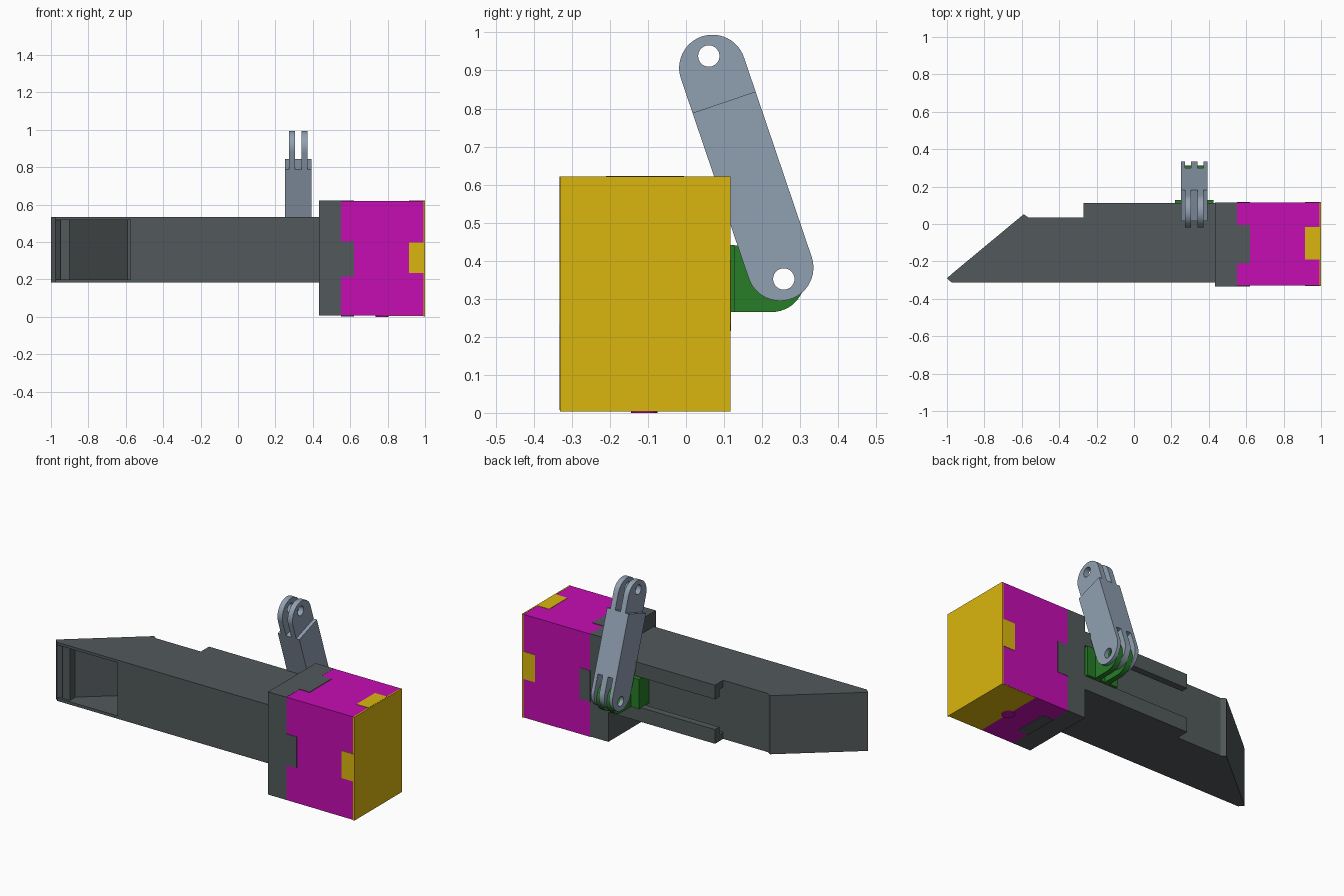
import bpy, bmesh, math
from mathutils import Vector

if "Cube" in bpy.data.objects:
    bpy.data.objects.remove(bpy.data.objects["Cube"])


def material(name, rgb):
    m = bpy.data.materials.new(name)
    m.diffuse_color = (*rgb, 1)
    m.use_nodes = True
    m.node_tree.nodes["Principled BSDF"].inputs["Base Color"].default_value = m.diffuse_color
    return m


GREY = material("dark_grey", (0.085, 0.1, 0.105))
PINK = material("magenta", (0.56, 0.004, 0.45))
GOLD = material("yellow", (0.7, 0.47, 0.004))
GREEN = material("green", (0.02, 0.2, 0.02))
BLUE = material("steel_blue", (0.28, 0.35, 0.44))


def prisms(name, parts, axis, mat):
    """One object from (profile, lo, hi) extrusions; z profiles are (x, y), x profiles are (y, z)."""
    bm = bmesh.new()
    for pts, lo, hi in parts:
        at = (lambda p, h: (h, p[0], p[1])) if axis == 'x' else (lambda p, h: (p[0], p[1], h))
        f = bm.faces.new([bm.verts.new(at(p, lo)) for p in pts])
        top = bmesh.ops.extrude_face_region(bm, geom=[f])['geom']
        shift = Vector((hi - lo, 0, 0)) if axis == 'x' else Vector((0, 0, hi - lo))
        bmesh.ops.translate(bm, vec=shift, verts=[v for v in top if isinstance(v, bmesh.types.BMVert)])
    bmesh.ops.recalc_face_normals(bm, faces=bm.faces)
    me = bpy.data.meshes.new(name)
    bm.to_mesh(me)
    bm.free()
    ob = bpy.data.objects.new(name, me)
    bpy.context.collection.objects.link(ob)
    if mat:
        me.materials.append(mat)
    return ob


def rect(a0, a1, b0, b1):
    return [(a0, b0), (a1, b0), (a1, b1), (a0, b1)]


def boxes(name, mat, *bounds):
    return prisms(name, [(rect(*b[:4]), b[4], b[5]) for b in bounds], 'z', mat)


def circle(cx, cy, r, n=40):
    return [(cx + r * math.cos(2 * math.pi * i / n), cy + r * math.sin(2 * math.pi * i / n)) for i in range(n)]


def cut(ob, cutter):
    m = ob.modifiers.new("cut", 'BOOLEAN')
    m.operation, m.solver, m.object = 'DIFFERENCE', 'EXACT', cutter
    bpy.ops.object.select_all(action='DESELECT')
    bpy.context.view_layer.objects.active = ob
    ob.select_set(True)
    bpy.ops.object.modifier_apply(modifier="cut")
    bpy.data.objects.remove(cutter)


def smooth(ob):
    bpy.ops.object.select_all(action='DESELECT')
    bpy.context.view_layer.objects.active = ob
    ob.select_set(True)
    bpy.ops.object.shade_smooth_by_angle(angle=math.radians(30))


# Hollow tube with slanted end and a window in the front
tube = prisms("tube", [([(-0.975, -0.313), (0.44, -0.313), (0.44, 0.035), (-0.565, 0.035),
                         (-0.59, 0.052), (-0.96, -0.255), (-1, -0.29)], 0.183, 0.533)], 'z', GREY)
cut(tube, prisms("tube_cavity", [([(-0.977, -0.33), (-0.575, -0.33), (-0.575, -0.29), (0.42, -0.29),
                                   (0.42, 0.01), (-0.59, 0.01), (-0.977, -0.31)], 0.2, 0.517)], 'z', None))
boxes("window_bar", GREY, (-0.95, -0.9, -0.3, -0.25, 0.195, 0.52))

# Slotted rails on the back of the tube, lips facing each other
rails = []
for edge, s in ((0.183, 1), (0.533, -1)):
    rails.append(([(0.03, edge), (0.112, edge), (0.112, edge + s * 0.085), (0.072, edge + s * 0.085),
                   (0.072, edge + s * 0.04), (0.03, edge + s * 0.04)], -0.27, 0.44))
prisms("rails", rails, 'x', GREY)

# Collar and its finger joints (front, back, top, bottom)
boxes("collar", GREY, (0.432, 0.552, -0.333, 0.115, 0.008, 0.621))
boxes("collar_fingers", GREY,
      (0.55, 0.62, -0.333, -0.31, 0.215, 0.402), (0.55, 0.62, 0.09, 0.118, 0.215, 0.402),
      (0.55, 0.62, -0.21, -0.005, 0.6, 0.623), (0.55, 0.62, -0.21, -0.005, 0.003, 0.03))

# Coloured box, end plate with fingers, base plate and knob
boxes("box_body", PINK, (0.552, 0.992, -0.33, 0.116, 0.006, 0.62))
boxes("end_plate", GOLD, (0.992, 1, -0.331, 0.117, 0.003, 0.621))
boxes("end_plate_fingers", GOLD,
      (0.915, 0.995, -0.332, -0.31, 0.235, 0.398), (0.915, 0.995, 0.09, 0.118, 0.235, 0.398),
      (0.915, 0.995, -0.19, -0.015, 0.6, 0.622))
boxes("base_plate", GOLD, (0.77, 0.995, -0.328, 0.115, 0.004, 0.02))
smooth(prisms("base_knob", [(circle(0.77, -0.11, 0.035), 0, 0.02)], 'z', PINK))

# Hinge layout: arm frame runs along u from lower to upper end, in the y-z plane
R = 0.0875
LOW, HIGH = Vector((0.2475, 0.382)), Vector((0.0695, 0.9065))
U = (HIGH - LOW).normalized()
OUTER = ((0.251, 0.273), (0.305, 0.34), (0.372, 0.393))
INNER = ((0.273, 0.305), (0.34, 0.372))
REACH = 0.095


def prong(centre, d, length):
    """Round-ended profile pointing along d, its square end set back by length."""
    v = Vector((-d.y, d.x))
    arc = [centre + R * (math.sin(t) * v + math.cos(t) * d)
           for t in (math.pi * (i / 24 - 0.5) for i in range(25))]
    back = centre - d * length
    return arc + [back + v * R, back - v * R]


def hinge(name, centre, d, length, spans, hole, mat):
    ob = prisms(name, [(prong(centre, d, length), a, b) for a, b in spans], 'x', mat)
    cut(ob, prisms("pin_hole", [(circle(hole[0], hole[1], 0.028), 0.2, 0.45)], 'x', None))
    smooth(ob)


# Sliding mount with two prongs
boxes("mount_base", GREEN, (0.22, 0.426, 0.036, 0.128, 0.265, 0.441))
hinge("mount_prongs", Vector((0.225, 0.3525)), Vector((1, 0)), 0.1, INNER, (0.257, 0.352), GREEN)

# Arm: solid middle, three lower prongs, two upper prongs
side = Vector((-U.y, U.x)) * R
a, b = LOW + U * REACH, HIGH - U * REACH
prisms("arm_body", [([a - side, a + side, b + side, b - side], 0.251, 0.393)], 'x', BLUE)
hinge("arm_lower_prongs", LOW, -U, REACH, OUTER, (0.257, 0.352), BLUE)
hinge("arm_upper_prongs", HIGH, U, REACH, INNER, (0.06, 0.938), BLUE)
